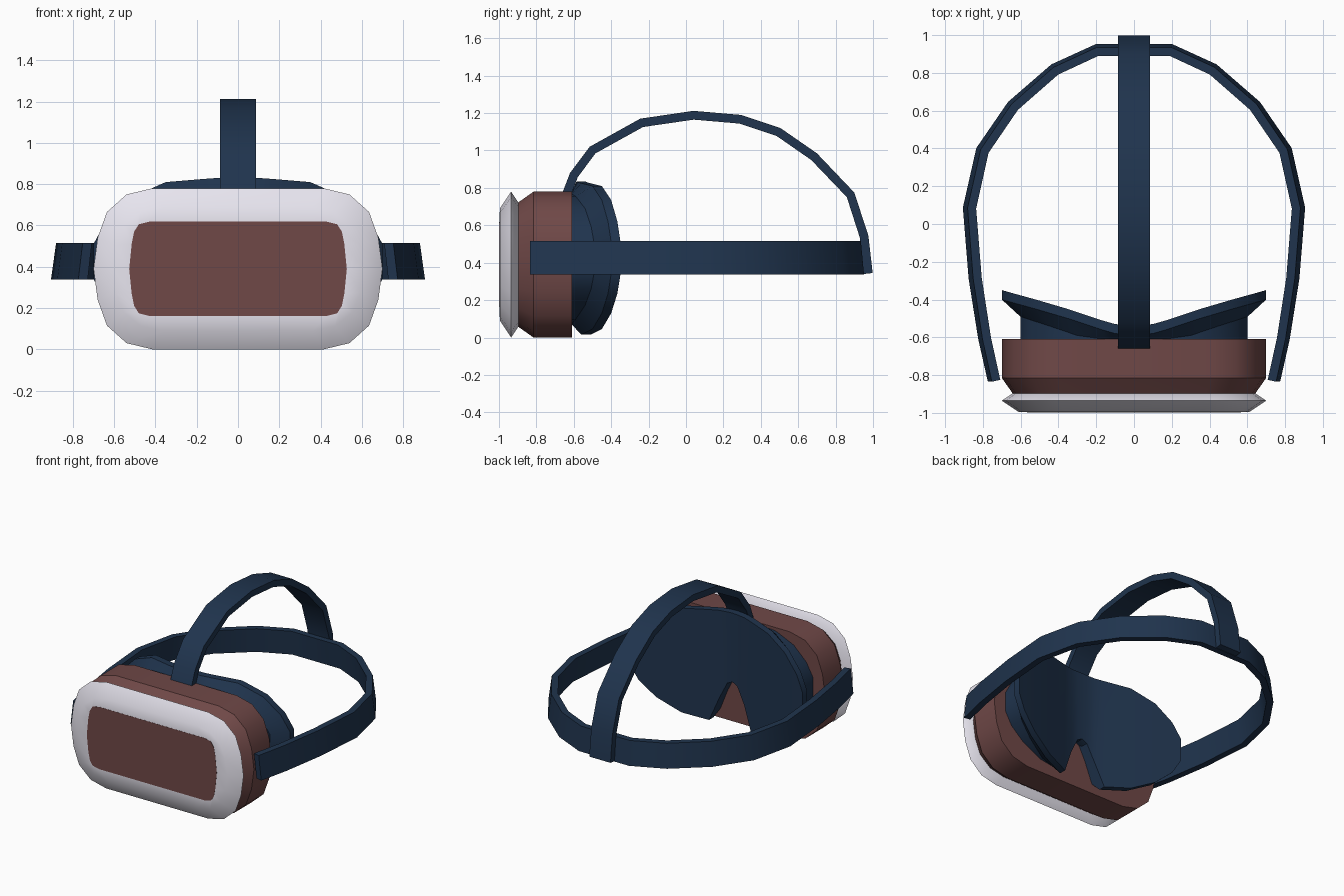
import bpy, bmesh, math
from mathutils import Vector

if "Cube" in bpy.data.objects:
    bpy.data.objects.remove(bpy.data.objects["Cube"])


def material(name, rgb):
    m = bpy.data.materials.new(name)
    m.diffuse_color = (*rgb, 1)
    m.use_nodes = True
    m.node_tree.nodes["Principled BSDF"].inputs["Base Color"].default_value = m.diffuse_color
    return m


NAVY = material("navy", (0.014, 0.034, 0.075))
BROWN = material("brown", (0.16, 0.065, 0.063))
WHITE = material("white", (0.8, 0.78, 0.86))


def make(name, rings, mat, extra=(), caps=True, close=False, angle=35):
    """Bridge equal-length closed rings into one mesh."""
    n = len(rings[0])
    verts = [p for r in rings for p in r]
    faces = []
    last = len(rings) if close else len(rings) - 1
    for k in range(last):
        a, b = k * n, (k + 1) % len(rings) * n
        faces += [(a + i, a + (i + 1) % n, b + (i + 1) % n, b + i) for i in range(n)]
    if caps:
        faces += [tuple(range(n)), tuple(range(len(verts) - n, len(verts)))]
    faces += extra
    me = bpy.data.meshes.new(name)
    me.from_pydata(verts, [], faces)
    bm = bmesh.new()
    bm.from_mesh(me)
    bmesh.ops.recalc_face_normals(bm, faces=bm.faces)
    bm.to_mesh(me)
    bm.free()
    me.materials.append(mat)
    ob = bpy.data.objects.new(name, me)
    bpy.context.collection.objects.link(ob)
    bpy.context.view_layer.objects.active = ob
    ob.select_set(True)
    bpy.ops.object.shade_smooth_by_angle(angle=math.radians(angle))
    ob.select_set(False)
    return ob


# Rounded outline shared by the housing parts (one quarter, mirrored)
QUARTER = [(0.70, 0), (0.68, 0.15), (0.635, 0.275), (0.54, 0.36), (0.415, 0.39)]


def outline(y, inset, quarter=QUARTER):
    sx, sz = (0.7 - inset) / 0.7, (0.39 - inset) / 0.39
    up = quarter + [(-x, z) for x, z in reversed(quarter)]
    full = up + [(x, -z) for x, z in reversed(up[1:-1])]
    return [(x * sx, y, 0.39 + z * sz) for x, z in full]


# Housing
make("main_housing", [outline(-0.9, 0.06), outline(-0.815, 0), outline(-0.61, 0)], BROWN)

# White front shell and the panel set into it
PANEL = [(0.527, 0), (0.515, 0.12), (0.503, 0.18), (0.48, 0.216), (0.43, 0.228)]
panel_ring = outline(-0.998, 0, PANEL)
shell = [outline(-0.895, 0.06), outline(-0.935, 0), outline(-0.995, 0.09), panel_ring]
make("front_shell", shell, WHITE, caps=False, extra=[tuple(range(len(panel_ring)))], angle=50)
make("front_panel", [outline(-0.98, 0, PANEL), outline(-0.999, 0, PANEL)], BROWN)

# Face cushion: columns of (x, back y, top z, bottom z), with a nose notch
half = [(0, -0.535, 0.835, 0.33), (0.04, -0.535, 0.833, 0.31), (0.1, -0.53, 0.83, 0.19),
        (0.17, -0.51, 0.825, 0.015), (0.35, -0.45, 0.81, 0.045), (0.52, -0.4, 0.735, 0.13),
        (0.64, -0.367, 0.62, 0.235), (0.7, -0.35, 0.51, 0.34)]
cols = [(-x, y, t, b) for x, y, t, b in reversed(half[1:])] + half
n = len(cols)
rim = [(x, y, t) for x, y, t, b in cols] + [(x, y, b) for x, y, t, b in reversed(cols)]


def pad_ring(scale, dy, flat=False):
    return [(x * scale, -0.62 if flat else max(-0.612, y + dy), 0.42 + (z - 0.42) * scale)
            for x, y, z in rim]


pad = [pad_ring(0.86, 0, True), pad_ring(0.86, -0.14), pad_ring(1, -0.05), pad_ring(1, 0)]
o = 3 * 2 * n
lid = [(o + i, o + i + 1, o + 2 * n - 2 - i, o + 2 * n - 1 - i) for i in range(n - 1)]
make("face_cushion", pad, NAVY, extra=lid, caps=False)


def inner(path, t):
    """Offset a 2D path to its right by t."""
    pts = [Vector(p) for p in path]
    out = []
    for i, p in enumerate(pts):
        d0 = (p - pts[max(i - 1, 0)]).normalized()
        d1 = (pts[min(i + 1, len(pts) - 1)] - p).normalized()
        d = (d0 + d1).normalized()
        out.append(p + Vector((d.y, -d.x)) * t)
    return out


# Band around the head, leaning outward toward the bottom
right = [(0.76, -0.835), (0.81, -0.61), (0.86, -0.29), (0.89, 0.085),
         (0.82, 0.395), (0.655, 0.635), (0.43, 0.83), (0.2, 0.935)]
path = [(-x, y) for x, y in right] + right[::-1]
rings = []
for (ox, oy), q in zip(path, inner(path, 0.046)):
    s = 1.018
    rings.append([(ox * 0.99, oy, 0.515), (ox * s, oy * s if oy > 0 else oy, 0.337),
                  (q.x * s, q.y * s if oy > 0 else q.y, 0.337), (q.x * 0.99, q.y, 0.515)])
make("head_band", rings, NAVY)

# Strap over the crown
arc = [(-0.67, 0.75), (-0.62, 0.88), (-0.515, 1.02), (-0.245, 1.17), (0.04, 1.212),
       (0.295, 1.19), (0.505, 1.12), (0.7, 0.985), (0.9, 0.775), (0.975, 0.545), (0.998, 0.345)]
w = 0.086
rings = [[(-w, a, b), (w, a, b), (w, q.x, q.y), (-w, q.x, q.y)]
         for (a, b), q in zip(arc, inner(arc, 0.047))]
make("top_strap", rings, NAVY)
